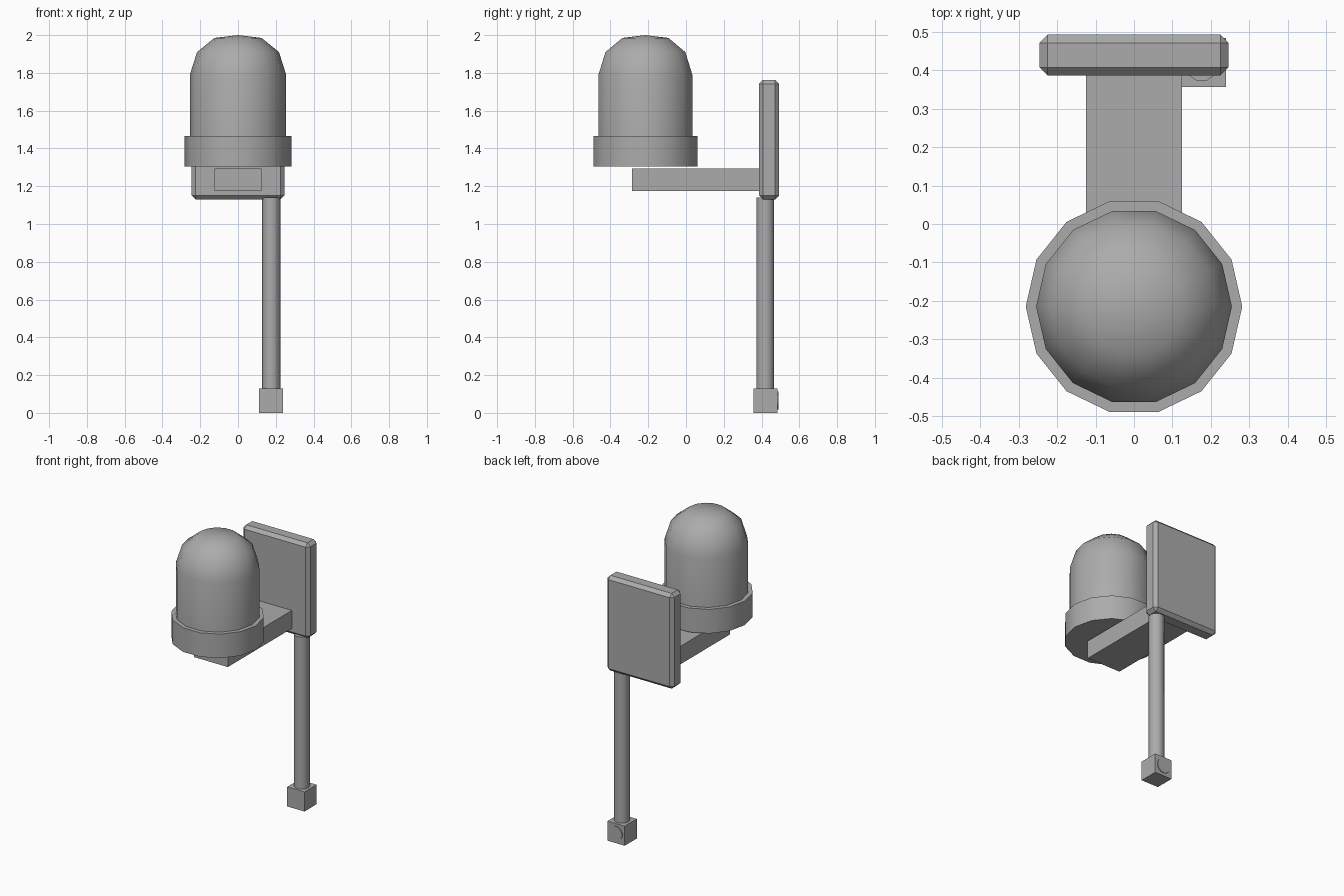
import bpy, bmesh, math
from mathutils import Matrix

if "Cube" in bpy.data.objects:
    bpy.data.objects.remove(bpy.data.objects["Cube"])

grey = bpy.data.materials.new("plain grey")
grey.diffuse_color = (0.41, 0.41, 0.41, 1)
grey.use_nodes = True
grey.node_tree.nodes["Principled BSDF"].inputs["Base Color"].default_value = grey.diffuse_color


def finish(name, bm, smooth=None):
    bmesh.ops.recalc_face_normals(bm, faces=bm.faces)
    mesh = bpy.data.meshes.new(name)
    bm.to_mesh(mesh)
    bm.free()
    mesh.materials.append(grey)
    obj = bpy.data.objects.new(name, mesh)
    bpy.context.collection.objects.link(obj)
    if smooth:
        bpy.ops.object.select_all(action='DESELECT')
        obj.select_set(True)
        bpy.context.view_layer.objects.active = obj
        bpy.ops.object.shade_smooth_by_angle(angle=math.radians(smooth))
    return obj


def box(name, lo, hi, bevel=0):
    bm = bmesh.new()
    size = [b - a for a, b in zip(lo, hi)]
    mid = [(a + b) / 2 for a, b in zip(lo, hi)]
    bmesh.ops.create_cube(bm, size=1, matrix=Matrix.Translation(mid) @ Matrix.Diagonal((*size, 1)))
    if bevel:
        bmesh.ops.bevel(bm, geom=bm.edges[:], offset=bevel, segments=1, affect='EDGES')
    return finish(name, bm)


def turned(name, x, y, profile, sides):
    """Stack rings of (radius, z); radius 0 closes to a point."""
    bm = bmesh.new()
    rings = []
    for r, z in profile:
        n = sides if r else 1
        rings.append([bm.verts.new((x + r * math.cos(math.tau * i / sides),
                                    y + r * math.sin(math.tau * i / sides), z)) for i in range(n)])
    for a, b in zip(rings, rings[1:]):
        for i in range(sides):
            j = (i + 1) % sides
            bm.faces.new((a[i], a[j], b[0]) if len(b) == 1 else (a[i], a[j], b[j], b[i]))
    for ring in (rings[0], rings[-1]):
        if len(ring) > 1:
            bm.faces.new(ring)
    return finish(name, bm, 45)


# Lamp dome seated in a wider collar
turned("dome", 0, -0.215, [(0.255, 1.32), (0.255, 1.79), (0.217, 1.91), (0.125, 1.985), (0, 2.0)], 14)
turned("collar", 0, -0.215, [(0.282, 1.305), (0.282, 1.465)], 14)

# Support arm and chamfered back plate
box("arm", (-0.125, -0.285, 1.175), (0.125, 0.42, 1.295))
box("back_plate", (-0.246, 0.387, 1.13), (0.246, 0.493, 1.763), 0.021)

# Pole hanging from the plate, ending in a small block with a round button
turned("pole", 0.176, 0.42, [(0.048, 0.12), (0.048, 1.14)], 10)
box("end_block", (0.112, 0.357, 0), (0.239, 0.484, 0.13))
button = bmesh.new()
bmesh.ops.create_cone(button, cap_ends=True, segments=14, radius1=0.048, radius2=0.048, depth=0.02,
                      matrix=Matrix.Translation((0.176, 0.479, 0.066)) @ Matrix.Rotation(math.pi / 2, 4, 'X'))
finish("button", button, 45)
